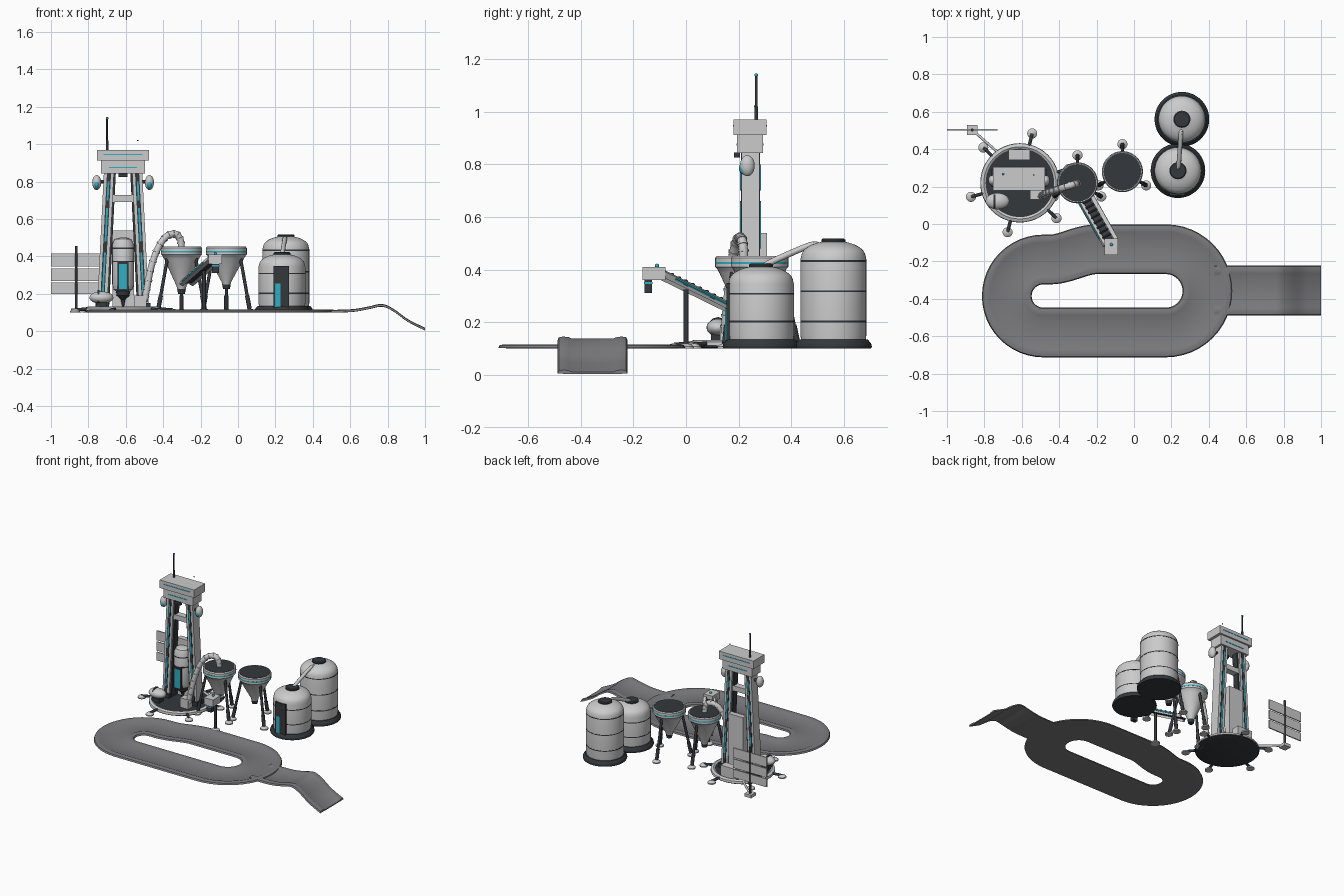
import bpy, bmesh
from math import sin, cos, pi, radians
from mathutils import Vector as V

if "Cube" in bpy.data.objects:
    bpy.data.objects.remove(bpy.data.objects["Cube"])


def mat(name, c):
    m = bpy.data.materials.new(name)
    m.diffuse_color = (*c, 1)
    m.use_nodes = True
    m.node_tree.nodes["Principled BSDF"].inputs["Base Color"].default_value = m.diffuse_color
    return m


DARK = mat("dark", (0.035, 0.04, 0.045))
CYAN = mat("cyan", (0.03, 0.42, 0.55))
ROAD = mat("road", (0.2, 0.2, 0.21))


def make(name, verts, faces, m=None, smooth=True):
    me = bpy.data.meshes.new(name)
    me.from_pydata([tuple(v) for v in verts], [], faces)
    bm = bmesh.new()
    bm.from_mesh(me)
    bmesh.ops.recalc_face_normals(bm, faces=bm.faces)
    bm.to_mesh(me)
    bm.free()
    ob = bpy.data.objects.new(name, me)
    bpy.context.collection.objects.link(ob)
    if m:
        me.materials.append(m)
    if smooth:
        me.shade_smooth()
        me.set_sharp_from_angle(angle=radians(35))
    return ob


def beam(name, a, b, w, d, m=None, axis="z"):
    # sheared box between two points, w and d across the given axis
    off = {"z": (V((w, 0, 0)), V((0, d, 0))), "x": (V((0, w, 0)), V((0, 0, d)))}[axis]
    vs = [V(p) + off[0] * s + off[1] * t for p in (a, b)
          for s, t in ((-.5, -.5), (.5, -.5), (.5, .5), (-.5, .5))]
    fs = [(0, 1, 2, 3), (4, 5, 6, 7)] + [(i, (i + 1) % 4, (i + 1) % 4 + 4, i + 4) for i in range(4)]
    return make(name, vs, fs, m, False)


def box(name, x0, x1, y0, y1, z0, z1, m=None):
    cx, cy = (x0 + x1) / 2, (y0 + y1) / 2
    return beam(name, (cx, cy, z0), (cx, cy, z1), x1 - x0, y1 - y0, m)


def lathe(name, x, y, prof, m=None, n=40):
    vs = [(x + r * cos(2 * pi * i / n), y + r * sin(2 * pi * i / n), z) for r, z in prof for i in range(n)]
    fs = [(k * n + i, k * n + (i + 1) % n, (k + 1) * n + (i + 1) % n, (k + 1) * n + i)
          for k in range(len(prof) - 1) for i in range(n)]
    fs += [tuple(range(n)), tuple(range((len(prof) - 1) * n, len(prof) * n))]
    return make(name, vs, fs, m)


def rod(name, pts, r, m=None, n=12):
    # round tube through points
    P = [V(p) for p in pts]
    vs, fs = [], []
    for i, p in enumerate(P):
        t = (P[min(i + 1, len(P) - 1)] - P[max(i - 1, 0)]).normalized()
        u = t.cross(V((0.3, 1, 0))).normalized()
        w = t.cross(u)
        vs += [p + r * (u * cos(2 * pi * k / n) + w * sin(2 * pi * k / n)) for k in range(n)]
    for i in range(len(P) - 1):
        fs += [(i * n + k, i * n + (k + 1) % n, (i + 1) * n + (k + 1) % n, (i + 1) * n + k) for k in range(n)]
    fs += [tuple(range(n)), tuple(range(len(vs) - n, len(vs)))]
    return make(name, vs, fs, m)


def ball(name, c, rx, ry, rz, m=None):
    prof = [(max(sin(pi * k / 14), .002), -cos(pi * k / 14)) for k in range(15)]
    ob = lathe(name, 0, 0, prof, m, 24)
    ob.scale, ob.location = (rx, ry, rz), c
    return ob


def spline(pts, n=8):
    # Catmull-Rom through points
    P = [V(p) for p in pts]
    P = [2 * P[0] - P[1]] + P + [2 * P[-1] - P[-2]]
    out = []
    for i in range(1, len(P) - 2):
        a, b, c, d = P[i - 1:i + 3]
        for k in range(n):
            t = k / n
            out.append(.5 * (2 * b + (c - a) * t + (2 * a - 5 * b + 4 * c - d) * t * t + (3 * b - a - 3 * c + d) * t ** 3))
    return out + [P[-2]]


# road cross-section: flat lane with two raised kerbs
ROADPROF = [(-.133, .001), (-.128, .012), (-.112, .015), (-.092, .013), (-.078, .007), (.078, .007),
            (.092, .013), (.112, .015), (.128, .012), (.133, .001), (.075, 0), (-.075, 0)]


def road(name, path, closed):
    n, k = len(path), len(ROADPROF)
    vs, fs = [], []
    for i, p in enumerate(path):
        a = path[(i - 1) % n] if closed else path[max(i - 1, 0)]
        b = path[(i + 1) % n] if closed else path[min(i + 1, n - 1)]
        t = (b - a)
        t.z = 0
        t.normalize()
        vs += [p + V((-t.y, t.x, 0)) * o + V((0, 0, z)) for o, z in ROADPROF]
    for i in range(n if closed else n - 1):
        j = (i + 1) % n
        fs += [(i * k + q, i * k + (q + 1) % k, j * k + (q + 1) % k, j * k + q) for q in range(k)]
    if not closed:
        fs += [tuple(range(k)), tuple(range((n - 1) * k, n * k))]
    return make(name, vs, fs, ROAD)


# oval track and exit ramp
Z = .101
loop = [V((.17 + .2225 * cos(a), -.3575 + .2225 * sin(a), Z)) for a in [pi * (i / 24 - .5) for i in range(25)]]
for i in range(13):
    s = i / 12
    loop.append(V((-.2 - .25 * s, -.135 - .055 * s * s * (3 - 2 * s), Z)))
loop += [V((-.485 + .195 * cos(a), -.385 + .195 * sin(a), Z)) for a in [pi * (i / 24 + .5) for i in range(25)]]
road("oval_track", loop, True)
road("exit_ramp", spline([(.43, -.355, .1), (.53, -.355, .1), (.62, -.355, .104), (.7, -.355, .118), (.77, -.355, .131),
                          (.83, -.355, .106), (.9, -.355, .055), (.95, -.355, .028), (1, -.355, .004)], 5), False)


def foot(name, x, y, r=.027):
    lathe(name, x, y, [(r, .1), (r, .108), (r * .6, .117), (.006, .12)], None, 20)


# tower base with six splayed feet
TX, TY = -.61, .22
lathe("base_disc", TX, TY, [(.195, .1), (.21, .106), (.2, .122)], DARK, 48)
lathe("base_ring", TX, TY, [(.2, .112), (.212, .112), (.21, .125), (.193, .132), (.183, .126), (.183, .115)], None, 48)
for i in range(6):
    a = radians(16 + 60 * i)
    foot("base_foot", TX + .272 * cos(a), TY + .272 * sin(a))
    rod("base_strut", [(TX + r * cos(a), TY + r * sin(a), z) for r, z in ((.19, .12), (.272, .114))], .009, DARK)

# leaning tower legs with light strips, mirrored about the tower axis
CX, CY = -.6145, .245
for s in (-1, 1):
    bot, top = CX + s * .112, CX + s * .075
    beam("tower_leg", (bot, CY, .12), (top, CY, .86), .054, .07)
    beam("leg_inner_rail", (bot - s * .03, CY, .12), (top - s * .03, CY, .86), .014, .045, DARK)
    beam("leg_groove", (bot, CY, .15), (top, CY, .845), .022, .074, DARK)
    for z0, z1 in ((.2, .42), (.48, .66), (.7, .8)):
        f = [(bot + (top - bot) * (z - .12) / .74, CY, z) for z in (z0, z1)]
        beam("leg_light", f[0], f[1], .01, .078, CYAN)
    box("leg_shoe", bot - .036, bot + .036, CY - .048, CY + .048, .118, .15, DARK)
    # side pods
    x = CX + s * .141
    ball("side_pod", (x, .233, .795), .024, .028, .04)
    ball("pod_light", (x, .228, .785), .017, .027, .026, CYAN)
    rod("pod_mount", [(x, .235, .8), (CX + s * .08, .24, .8)], .01, DARK)
box("upper_crossbar", -.69, -.54, .222, .268, .692, .728)
box("rear_crossbar", -.672, -.555, .27, .308, .13, .54)
box("tower_head_lower", -.733, -.497, .193, .293, .843, .912)
box("head_lower_light", -.69, -.54, .191, .295, .872, .879, CYAN)
box("tower_head_upper", -.753, -.477, .18, .305, .912, .97)
box("head_upper_light", -.72, -.51, .178, .307, .943, .949, CYAN)
box("head_lamp", -.64, -.59, .182, .205, .826, .846, DARK)
rod("antenna", [(-.7, .267, .965), (-.7, .267, 1.14)], .005, DARK)
rod("antenna_socket", [(-.7, .267, .965), (-.7, .267, 1.02)], .007, DARK)
ball("antenna_tip", (-.7, .267, 1.139), .007, .007, .007, CYAN)
ball("beacon", (-.535, .262, 1.02), .004, .004, .004, DARK)

# hanging drill capsule
lathe("drill_capsule", CX, CY, [(.02, .5), (.045, .492), (.058, .465), (.058, .25), (.05, .222), (.036, .212)][::-1])
for z in (.37, .44):
    lathe("capsule_band", CX, CY, [(.0595, z), (.0595, z + .007)], DARK)
lathe("drill_tip", CX, CY, [(.004, .125), (.012, .17), (.034, .19), (.038, .215)], DARK)
box("capsule_window_frame", CX - .03, CX + .03, CY - .061, CY, .215, .37, DARK)
box("capsule_window", CX - .022, CX + .022, CY - .064, CY, .225, .36, CYAN)

# equipment on the base
ball("gas_bottle", (-.73, .122, .18), .064, .044, .033)
rod("bottle_band", [(-.75, .122, .18), (-.74, .122, .18)], .04, DARK).scale.z = 1
box("bottle_cradle", -.76, -.7, .095, .15, .12, .155, DARK)
box("pump_box", -.555, -.49, .13, .182, .12, .19)
box("rear_cabinet", -.672, -.555, .342, .397, .12, .2)

# feed pipe from the pump to the first hopper, with ribs
pipe = spline([(-.5, .15, .16), (-.485, .155, .24), (-.465, .165, .34), (-.43, .177, .44),
               (-.385, .192, .505), (-.335, .208, .52), (-.308, .216, .49), (-.302, .22, .43)], 6)
rod("feed_pipe", pipe, .018)
for i in range(2, len(pipe) - 2, 3):
    d = (pipe[i + 1] - pipe[i - 1]).normalized() * .004
    rod("pipe_rib", [pipe[i] - d, pipe[i] + d], .0215)

# two hoppers on tripod legs
for x, y, zb in ((-.302, .22, .215), (-.062, .28, .24)):
    lathe("hopper_shell", x, y, [(.02, zb), (.026, zb + .025), (.092, .385), (.103, .405), (.109, .41), (.109, .445),
                                 (.104, .452), (.098, .45), (.096, .43)])
    lathe("hopper_bowl", x, y, [(.02, .37), (.098, .44), (.1, .4525)], DARK)
    lathe("hopper_light", x, y, [(.1098, .422), (.1098, .43)], CYAN)
    lathe("hopper_spout", x, y, [(.018, zb - .015), (.023, zb + .01)], DARK)
    for a in (90, 210, 330):
        c, s = cos(radians(a)), sin(radians(a))
        rod("hopper_leg", [(x + .085 * c, y + .085 * s, .4), (x + .145 * c, y + .145 * s, .11)], .009, DARK)
        rod("leg_sleeve", [(x + .128 * c, y + .128 * s, .19), (x + .143 * c, y + .143 * s, .12)], .012, DARK)
        foot("hopper_foot", x + .147 * c, y + .147 * s)

# inclined conveyor
A, B = V((-.275, .165, .255)), V((-.125, -.1, .385))
side = V((B.y - A.y, A.x - B.x, 0)).normalized()
beam("conveyor_belt", A, B, .056, .022, DARK)
for s in (-1, 1):
    o = side * .031 * s
    rod("conveyor_rail", [A + o, B + o], .016, None, 4)
    rod("rail_light", [A.lerp(B, .1) + o * 1.35, A.lerp(B, .85) + o * 1.35], .006, CYAN, 6)
for i in range(9):
    p = A.lerp(B, .06 + i * .1) + V((0, 0, .014))
    rod("belt_slat", [p - side * .026, p + side * .026], .007, DARK, 6)
box("conveyor_head", -.157, -.085, -.165, -.077, .36, .41)
box("drop_chute", -.14, -.102, -.158, -.13, .312, .36, DARK)
box("chute_light", -.142, -.1, -.16, -.128, .345, .353, CYAN)
ball("conveyor_beacon", (-.121, -.11, .415), .008, .008, .008, CYAN)
rod("conveyor_leg", [(-.182, 0, .11), (-.182, 0, .325)], .01, DARK)
foot("conveyor_foot", -.182, 0, .03)

# two storage tanks
for x, y, zs, bands in ((.235, .285, .355, (.2, .305)), (.256, .56, .45, (.2, .315, .43))):
    lathe("tank_plinth", x, y, [(.143, .1), (.146, .108), (.143, .12), (.13, .135)], DARK, 48)
    dome = [(.122 * cos(a), zs + .06 * sin(a)) for a in [radians(10 * k) for k in range(1, 8)]]
    lathe("tank_body", x, y, [(.122, .125), (.125, .15), (.125, zs - .01)] + dome + [(.035, zs + .06)], None, 48)
    for z in bands:
        lathe("tank_band", x, y, [(.1258, z), (.1258, z + .006)], DARK, 48)
    lathe("tank_cap", x, y, [(.046, zs + .045), (.046, zs + .063), (.04, zs + .068)], DARK, 24)
box("tank_door", .19, .272, .153, .25, .125, .35, DARK)
box("door_light", .198, .226, .149, .25, .13, .255, CYAN)
rod("tank_pipe", spline([(.235, .295, .41), (.24, .33, .432), (.25, .47, .492), (.254, .51, .49)], 5), .012)

# solar panel mast and cable
SX, SY = -.865, .503
box("mast_base", SX - .027, SX + .027, SY - .027, SY + .027, .1, .122)
rod("mast", [(SX, SY, .11), (SX, SY, .455)], .008, DARK)
for z0, z1 in ((.345, .415), (.27, .335), (.2, .26)):
    box("solar_panel", -1, -.73, SY - .004, SY + .004, z0, z1)
rod("power_cable", [(SX, SY, .115), (-.73, .385, .12)], .007)
